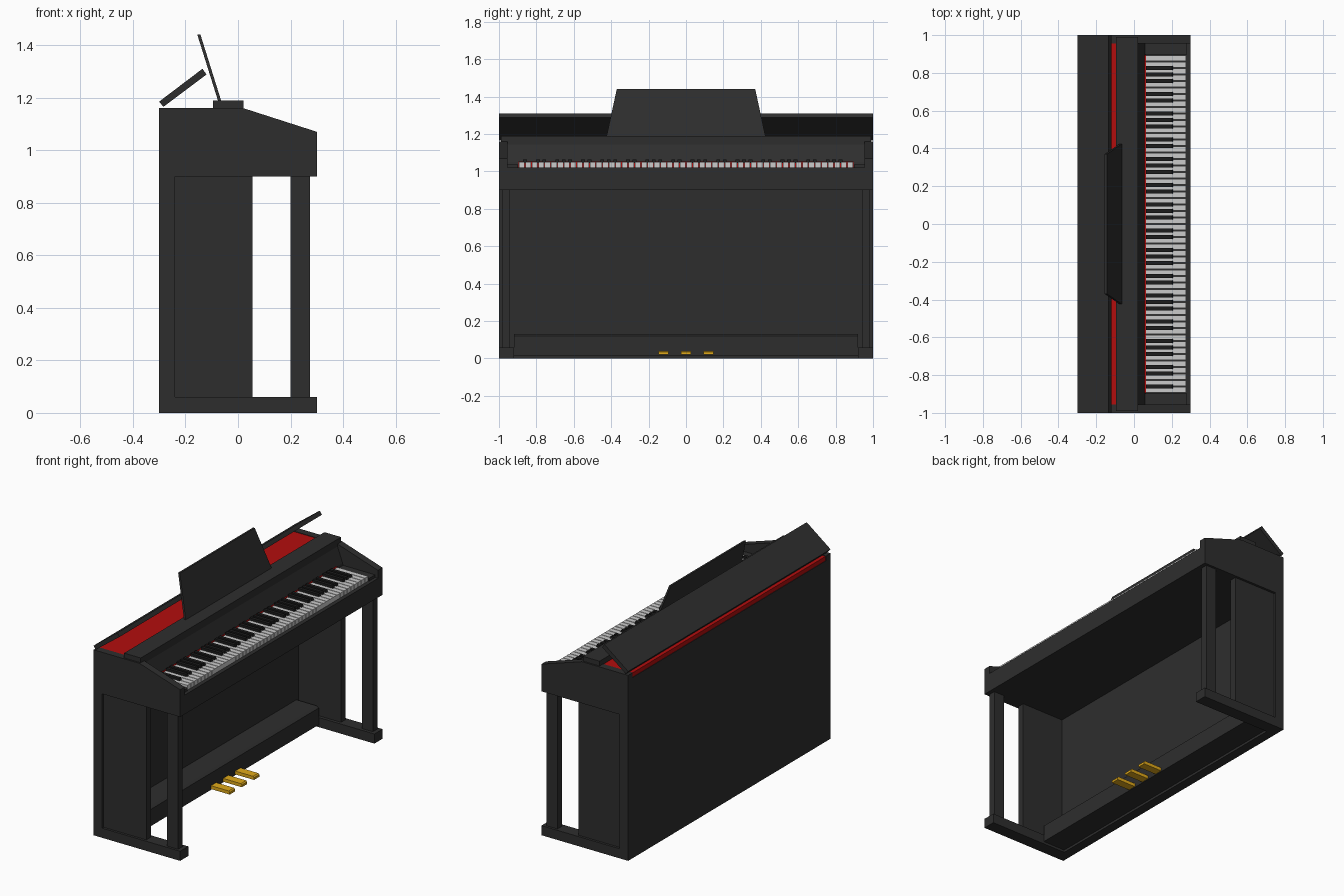
import bpy, bmesh

if "Cube" in bpy.data.objects:
    bpy.data.objects.remove(bpy.data.objects["Cube"])

def material(name, rgb):
    m = bpy.data.materials.new(name)
    m.diffuse_color = (*rgb, 1)
    m.use_nodes = True
    m.node_tree.nodes["Principled BSDF"].inputs["Base Color"].default_value = m.diffuse_color
    return m

CASE = material("case_black", (0.027, 0.027, 0.027))
EBONY = material("ebony", (0.012, 0.012, 0.012))
IVORY = material("ivory", (0.8, 0.8, 0.8))
RED = material("red_felt", (0.45, 0.004, 0.004))
BRASS = material("brass", (0.75, 0.4, 0.01))

def add_prism(bm, profile, y0, y1):
    """Extrude an x-z outline from y0 to y1."""
    a = [bm.verts.new((x, y0, z)) for x, z in profile]
    b = [bm.verts.new((x, y1, z)) for x, z in profile]
    bm.faces.new(a)
    bm.faces.new(b[::-1])
    n = len(a)
    for i in range(n):
        j = (i + 1) % n
        bm.faces.new((a[j], a[i], b[i], b[j]))

def finish(name, bm, mat):
    bmesh.ops.recalc_face_normals(bm, faces=bm.faces)
    me = bpy.data.meshes.new(name)
    bm.to_mesh(me)
    bm.free()
    me.materials.append(mat)
    ob = bpy.data.objects.new(name, me)
    bpy.context.collection.objects.link(ob)
    return ob

def prism(name, profile, spans, mat=CASE):
    bm = bmesh.new()
    for y0, y1 in spans:
        add_prism(bm, profile, y0, y1)
    return finish(name, bm, mat)

def rect(x0, x1, z0, z1):
    return [(x0, z0), (x1, z0), (x1, z1), (x0, z1)]

def both(y0, y1):
    """The same span at both ends of the piano."""
    return [(y0, y1), (-y1, -y0)]

def whole(y):
    return [(-y, y)]

# End frames: foot, back post with cheek, recessed panel, front leg
prism("foot", rect(-0.3, 0.3, 0, 0.06), both(0.92, 1))
prism("end_cheek", [(-0.3, 0.06), (-0.24, 0.06), (-0.24, 0.9), (0.3, 0.9), (0.3, 1.07),
                    (0.02, 1.16), (-0.3, 1.16)], both(0.955, 1))
prism("end_panel", rect(-0.24, 0.055, 0.06, 0.9), both(0.94, 0.985))
prism("front_leg", rect(0.2, 0.275, 0.06, 0.9), both(0.94, 0.985))

# Back wall and pedal rail
prism("back_panel", rect(-0.3, -0.24, 0, 1.13), whole(0.955))
prism("pedal_rail", [(-0.24, 0.015), (-0.085, 0.015), (-0.085, 0.12), (-0.1, 0.13), (-0.24, 0.13)],
      whole(0.92))

# Upper case with key bed and sloping fallboard
prism("upper_case", [(-0.24, 0.9), (0.3, 0.9), (0.3, 1.02), (0.06, 1.02), (0.055, 1.05),
                     (0.02, 1.145), (0.02, 1.16), (-0.095, 1.16), (-0.095, 1.13), (-0.24, 1.13)],
      whole(0.955))
prism("key_end_block", rect(0.058, 0.28, 1.02, 1.037), both(0.897, 0.955))
prism("top_bar", rect(-0.095, 0.02, 1.16, 1.19), whole(0.99))
prism("soundboard", rect(-0.297, -0.095, 1.13, 1.157), whole(0.955), RED)
prism("key_felt", rect(0.055, 0.063, 1.02, 1.053), whole(0.895), RED)

# Raised lid
prism("lid", [(-0.3, 1.185), (-0.284, 1.165), (-0.12, 1.288), (-0.135, 1.31)], whole(1))

# Music stand: leaning board, narrower at the top
bm = bmesh.new()
add_prism(bm, [(-0.076, 1.188), (-0.064, 1.188), (-0.143, 1.44), (-0.155, 1.44)], -0.425, 0.425)
for v in bm.verts:
    if v.co.z > 1.3:
        v.co.y *= 0.37 / 0.425
finish("music_stand", bm, CASE)

# 52 white keys, with black keys in the usual octave pattern from A
pitch = 1.79 / 52
whites = [(-0.895 + i * pitch + 0.002, -0.895 + (i + 1) * pitch - 0.002) for i in range(52)]
prism("white_keys", rect(0.063, 0.275, 1.02, 1.05), whites, IVORY)
joints = [-0.895 + (i + 1) * pitch for i in range(51) if i % 7 in (0, 2, 3, 5, 6)]
prism("black_keys", [(0.063, 1.045), (0.207, 1.045), (0.2, 1.065), (0.063, 1.065)],
      [(y - 0.01, y + 0.01) for y in joints], EBONY)

# Three pedals with chamfered tips
prism("pedals", [(-0.09, 0.02), (0.045, 0.02), (0.045, 0.034), (0.038, 0.041), (-0.09, 0.041)],
      [(y - 0.026, y + 0.026) for y in (-0.12, 0, 0.12)], BRASS)
